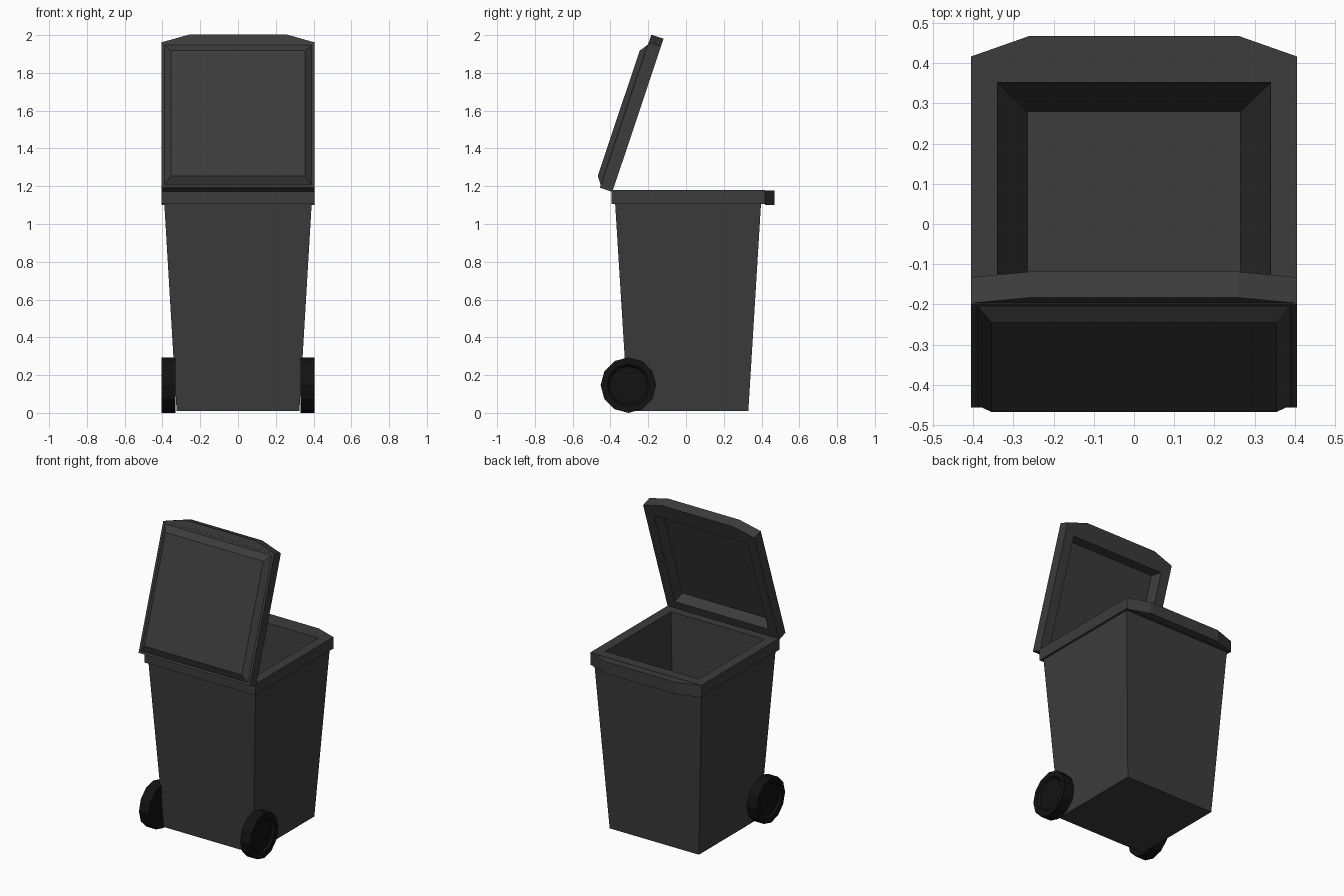
import bpy, bmesh, math
from mathutils import Matrix, Vector

if "Cube" in bpy.data.objects:
    bpy.data.objects.remove(bpy.data.objects["Cube"])


def material(name, value):
    m = bpy.data.materials.new(name)
    m.diffuse_color = (value, value, value, 1)
    m.use_nodes = True
    m.node_tree.nodes["Principled BSDF"].inputs["Base Color"].default_value = m.diffuse_color
    return m


PLASTIC = material("dark_plastic", 0.045)
RUBBER = material("black_rubber", 0.006)


def loft(name, rings, mat, matrix=Matrix()):
    """Skin a chain of equal-length rings and cap both ends."""
    bm = bmesh.new()
    loops = [[bm.verts.new(matrix @ Vector(p)) for p in r] for r in rings]
    n = len(rings[0])
    for a, b in zip(loops, loops[1:]):
        for i in range(n):
            j = (i + 1) % n
            bm.faces.new((a[i], a[j], b[j], b[i]))
    bm.faces.new(loops[0])
    bm.faces.new(loops[-1])
    bmesh.ops.recalc_face_normals(bm, faces=bm.faces)
    mesh = bpy.data.meshes.new(name)
    bm.to_mesh(mesh)
    bm.free()
    ob = bpy.data.objects.new(name, mesh)
    ob.data.materials.append(mat)
    bpy.context.collection.objects.link(ob)
    return ob


def rect(x, y0, y1, z):
    return [(-x, y0, z), (x, y0, z), (x, y1, z), (-x, y1, z)]


def lip(y0, y1, z):
    return [(-0.405, y0, z), (0.405, y0, z), (0.26, y1, z), (-0.26, y1, z)]


def circle(x, r, cy=-0.305, cz=0.147, n=12):
    return [(x, cy + r * math.cos(2 * math.pi * i / n),
             cz + r * math.sin(2 * math.pi * i / n)) for i in range(n)]


# Hollow tapered bin body with overhanging rim
loft("bin_body", [
    rect(0.325, -0.307, 0.33, 0.01),
    rect(0.39, -0.375, 0.397, 1.105),
    rect(0.405, -0.395, 0.417, 1.105),
    rect(0.405, -0.395, 0.417, 1.18),
    rect(0.34, -0.33, 0.352, 1.18),
    rect(0.265, -0.25, 0.28, 0.06),
], PLASTIC)

# Tapered grip on the rim
loft("rim_grip", [lip(0.417, 0.468, 1.1), lip(0.417, 0.468, 1.178)], PLASTIC)

# Open lid, modelled flat from its hinge edge and then tipped up
tilt = (Matrix.Translation((0, -0.39, 1.17))
        @ Matrix.Rotation(math.radians(71.5), 4, 'X'))
loft("lid", [
    rect(0.355, 0.055, 0.755, 0.1),
    rect(0.39, 0.015, 0.797, 0.07),
    rect(0.405, 0.0, 0.812, 0.07),
    rect(0.405, 0.0, 0.812, 0.0),
    rect(0.34, 0.065, 0.747, 0.0),
    rect(0.322, 0.085, 0.727, 0.065),
], PLASTIC, tilt)
loft("lid_grip", [lip(0.812, 0.855, 0.0), lip(0.812, 0.855, 0.068)], PLASTIC, tilt)

# Wheels with a dished outer face
for side, s in (("left", -1), ("right", 1)):
    loft(side + "_wheel", [
        circle(s * 0.39, 0.1), circle(s * 0.405, 0.112),
        circle(s * 0.405, 0.147), circle(s * 0.332, 0.147),
    ], RUBBER)
